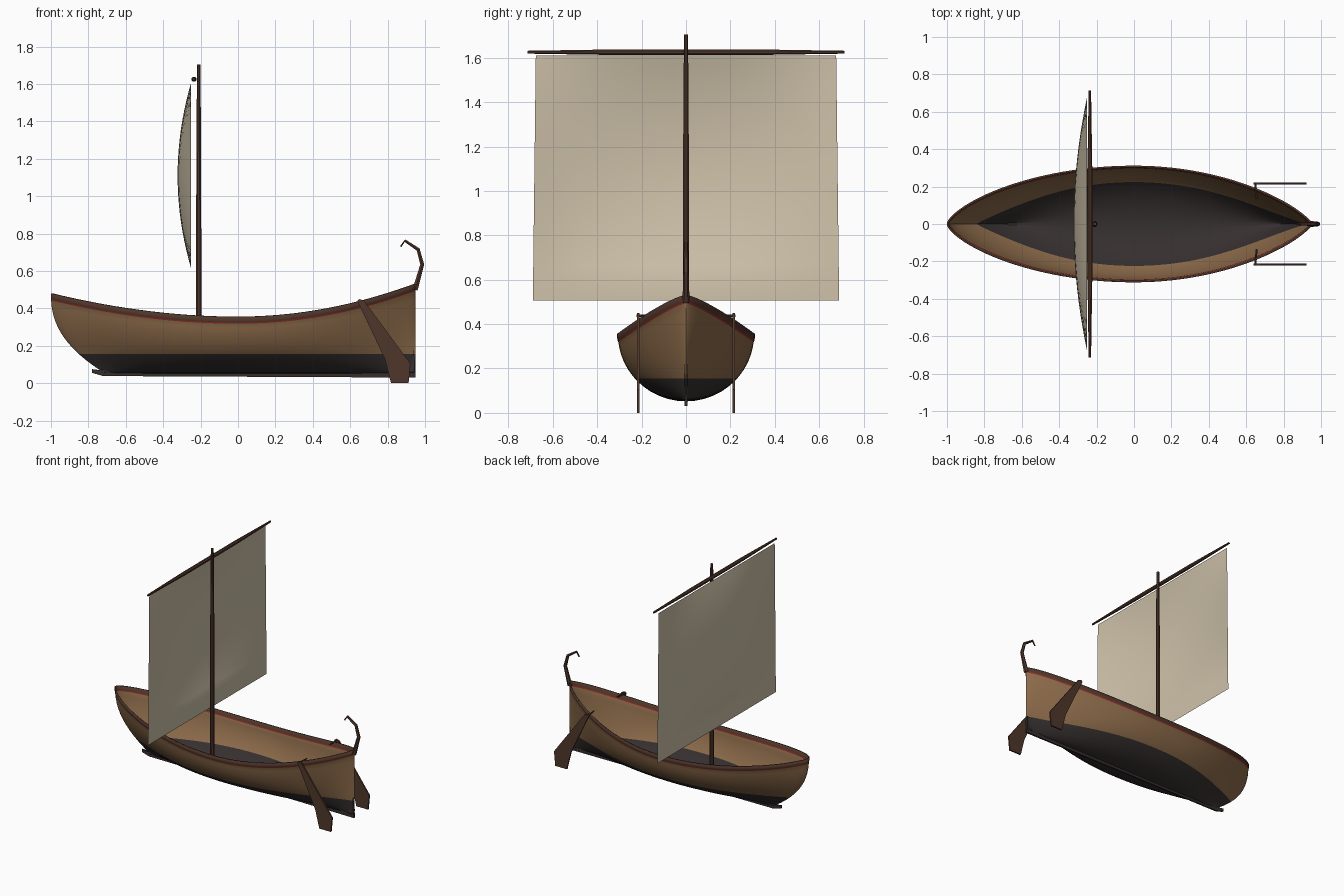
import bpy, bmesh, math
from mathutils import Vector

if "Cube" in bpy.data.objects:
    bpy.data.objects.remove(bpy.data.objects["Cube"])


def material(name, rgb):
    m = bpy.data.materials.new(name)
    m.use_nodes = True
    m.diffuse_color = (*rgb, 1)
    m.node_tree.nodes["Principled BSDF"].inputs["Base Color"].default_value = (*rgb, 1)
    return m


PLANK = material("plank_brown", (0.26, 0.145, 0.068))
TAR = material("tar_black", (0.036, 0.028, 0.028))
SPAR = material("dark_wood", (0.078, 0.037, 0.024))
RED = material("red_trim", (0.27, 0.025, 0.018))
CLOTH = material("sail_cloth", (0.62, 0.54, 0.40))


def add_object(name, bm, mats, smooth=None):
    mesh = bpy.data.meshes.new(name)
    bm.to_mesh(mesh)
    bm.free()
    for m in mats:
        mesh.materials.append(m)
    ob = bpy.data.objects.new(name, mesh)
    bpy.context.collection.objects.link(ob)
    if smooth:
        bpy.ops.object.select_all(action="DESELECT")
        ob.select_set(True)
        bpy.context.view_layer.objects.active = ob
        bpy.ops.object.shade_smooth_by_angle(angle=math.radians(smooth))
    return ob


def grid_faces(bm, rows, rule=lambda j: 0):
    """Skin a list of vertex rows; rule gives the material of each column."""
    for a, b in zip(rows, rows[1:]):
        for j in range(len(a) - 1):
            f = bm.faces.new((a[j], a[j + 1], b[j + 1], b[j]))
            f.material_index = rule(j)


def tube(name, points, radii, mat, sides=8, smooth=None):
    """Tapered rod swept along a planar path."""
    bm = bmesh.new()
    pts = [Vector(p) for p in points]
    rings = []
    for i, p in enumerate(pts):
        d = (pts[min(i + 1, len(pts) - 1)] - pts[max(i - 1, 0)]).normalized()
        u = d.cross(Vector((0, 1, 0)) if abs(d.y) < 0.9 else Vector((1, 0, 0))).normalized()
        v = d.cross(u)
        ring = []
        for k in range(sides):
            t = math.tau * (k + 0.5) / sides
            ring.append(bm.verts.new(p + radii[i] * (u * math.cos(t) + v * math.sin(t))))
        rings.append(ring)
    grid_faces(bm, [r + r[:1] for r in rings])
    bm.faces.new(rings[0])
    bm.faces.new(rings[-1])
    bmesh.ops.recalc_face_normals(bm, faces=bm.faces)
    return add_object(name, bm, [mat], smooth)


def plate(name, outline, y, thickness, mat):
    """Flat side-profile board."""
    bm = bmesh.new()
    f = bm.faces.new([bm.verts.new((x, y - thickness / 2, z)) for x, z in outline])
    ext = bmesh.ops.extrude_face_region(bm, geom=[f])
    moved = [g for g in ext["geom"] if isinstance(g, bmesh.types.BMVert)]
    bmesh.ops.translate(bm, verts=moved, vec=(0, thickness, 0))
    bmesh.ops.recalc_face_normals(bm, faces=bm.faces)
    return add_object(name, bm, [mat])


# Hull: stations along the length, section rows from keel to sheer
BOTTOM, WATER, STERN = 0.052, 0.155, 0.95
LOW, HIGH = 6, 8


def sheer(x):
    return 0.355 + (0.125 if x < 0 else 0.195) * x * x


def hull_point(a, z, top, flare):
    u = (z - BOTTOM) / (top - BOTTOM)
    stem = 1 - 0.29 * max(0, 1 - (z - BOTTOM) / 0.428) ** 2.4
    x = a * (stem if a < 0 else STERN)
    plan = max(0, 1 - a * a) ** (0.7 if a < 0 else 0.78)
    fullness = math.sqrt(max(0, 1 - (1 - u) ** 2))
    sharp = abs(a) ** 3 * (0.6 if a < 0 else 0.9)
    w = 0.307 * plan * (fullness * (1 - sharp) + u * sharp)
    return x, w + (flare if plan > 0 else 0), z


bm = bmesh.new()
rows = []
STATIONS = 56
for i in range(STATIONS + 1):
    a = -math.cos(math.pi * i / STATIONS)
    top = sheer(a if a < 0 else a * STERN)
    levels = [(BOTTOM + (WATER - BOTTOM) * (k / LOW) ** 2, 0) for k in range(LOW + 1)]
    trim = top - 0.037
    levels += [(WATER + (trim - WATER) * k / HIGH, 0) for k in range(1, HIGH + 1)]
    levels += [(top - 0.03, 0.003), (top, 0.005)]
    half = [hull_point(a, z, top, flare) for z, flare in levels]
    section = [(x, -y, z) for x, y, z in reversed(half)] + half[1:]
    rows.append([bm.verts.new(p) for p in section])
CENTRE = LOW + HIGH + 2


def strake(j):
    k = j - CENTRE if j >= CENTRE else CENTRE - 1 - j
    return 0 if k < LOW else 1 if k < LOW + HIGH else 2 if k == LOW + HIGH else 3


grid_faces(bm, rows, strake)
bmesh.ops.remove_doubles(bm, verts=bm.verts, dist=0.0005)
bmesh.ops.recalc_face_normals(bm, faces=bm.faces)
# Make sure the open shell faces outward
if sum(f.normal.y * f.calc_center_median().y for f in bm.faces) < 0:
    bmesh.ops.reverse_faces(bm, faces=bm.faces)
hull = add_object("hull", bm, [TAR, PLANK, RED, SPAR], 45)
shell = hull.modifiers.new("planking", "SOLIDIFY")
shell.thickness = 0.009
shell.offset = -1

# Keel
plate("keel", [(-0.74, 0.07), (-0.78, 0.075), (-0.78, 0.055), (-0.72, 0.038),
               (STERN, 0.03), (STERN, 0.06)], 0, 0.012, TAR)

# Mast and yard
tube("mast", [(-0.21, 0, 0.055), (-0.21, 0, 1.18), (-0.21, 0, 1.705)],
     [0.016, 0.014, 0.01], SPAR, 8, 40)
tube("yard", [(-0.236, y, 1.625) for y in (-0.715, -0.3, 0.3, 0.715)],
     [0.007, 0.014, 0.014, 0.007], SPAR, 8, 40)

# Sail: bellied cloth with flat edges
bm = bmesh.new()
rows = []
N = 20
heights = [0.507] + [0.61 + k / N for k in range(N + 1)]
for z in heights:
    h = min(1, abs(z - 1.11) / 0.5)
    width = 0.69 - 0.012 * (z - 0.507)
    row = []
    for k in range(N + 1):
        s = 2 * k / N - 1
        row.append(bm.verts.new((-0.25 - 0.073 * (1 - h * h) * (1 - s * s), s * width, z)))
    rows.append(row)
grid_faces(bm, rows)
add_object("sail", bm, [CLOTH], 40)

# Curled stern ornament
tube("stern_ornament", [(0.945, 0, 0.50), (0.957, 0, 0.535), (0.985, 0, 0.635),
                        (0.963, 0, 0.715), (0.892, 0, 0.762), (0.87, 0, 0.73)],
     [0.018, 0.015, 0.012, 0.011, 0.008, 0.005], SPAR, 6)

# Steering oars with tillers
blade = [(0.638, 0.44), (0.65, 0.45), (0.675, 0.44), (0.922, 0.105),
         (0.912, 0), (0.818, 0), (0.785, 0.13)]
for side, s in (("left", 1), ("right", -1)):
    plate(side + "_steering_oar", blade, s * 0.216, 0.011, SPAR)
    tube(side + "_tiller", [(0.648, s * 0.222, 0.437), (0.656, s * 0.135, 0.44)],
         [0.006, 0.005], SPAR, 6)
